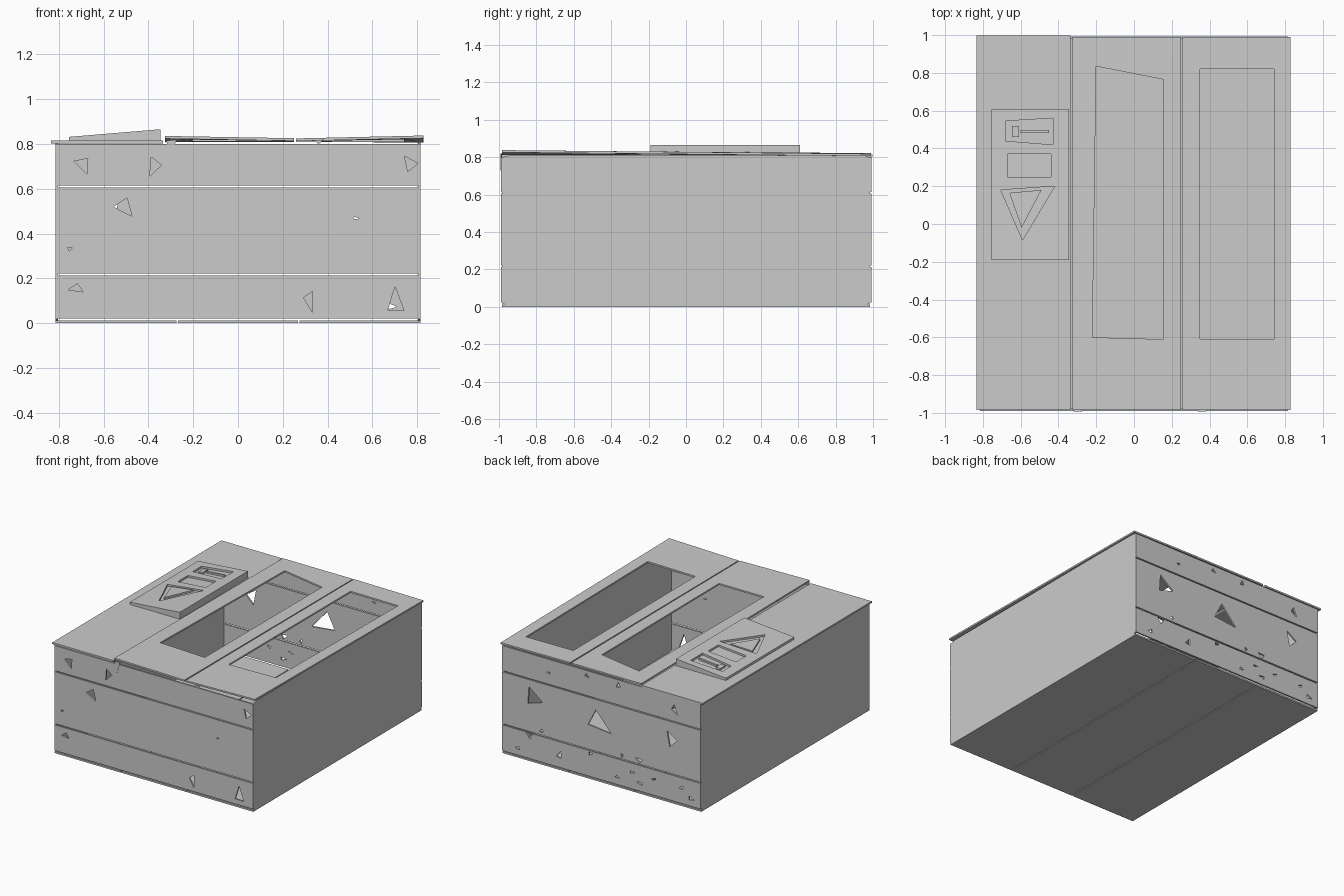
import bpy, bmesh, math, random
from mathutils import Vector

if "Cube" in bpy.data.objects:
    bpy.data.objects.remove(bpy.data.objects["Cube"])

random.seed(4)
T = 0.012  # board thickness


def make(name, bm):
    bmesh.ops.recalc_face_normals(bm, faces=bm.faces)
    me = bpy.data.meshes.new(name)
    bm.to_mesh(me)
    bm.free()
    ob = bpy.data.objects.new(name, me)
    bpy.context.collection.objects.link(ob)
    return ob


def prism(bm, pts, vec):
    """Flat polygon extruded along vec."""
    vec = Vector(vec)
    a = [bm.verts.new(p) for p in pts]
    b = [bm.verts.new(Vector(p) + vec) for p in pts]
    n = len(pts)
    bm.faces.new(a)
    bm.faces.new(b[::-1])
    for i in range(n):
        bm.faces.new((a[i], a[(i + 1) % n], b[(i + 1) % n], b[i]))


def board(name, pts, vec):
    bm = bmesh.new()
    prism(bm, pts, vec)
    return make(name, bm)


def cut(ob, cutter):
    m = ob.modifiers.new("cut", 'BOOLEAN')
    m.operation, m.solver, m.object = 'DIFFERENCE', 'EXACT', cutter
    cutter.hide_render = True
    cutter.hide_set(True)


def shard(x, z, s, stretch=1.0):
    """Irregular triangular splinter outline in x/z."""
    a0 = random.uniform(0, 6.28)
    out = []
    for k in range(3):
        a = a0 + k * 2.09 + random.uniform(-0.6, 0.6)
        r = s * random.uniform(0.6, 1.2)
        out.append((x + r * math.cos(a) * stretch, z + r * math.sin(a)))
    return out


def end_wall(side, y, holes, chips):
    """Three horizontal boards with splintered holes."""
    # cutter made of disjoint shards
    bm, used = bmesh.new(), []
    spots = [(x, z, s) for x, z, s in holes]
    for _ in range(chips):
        spots.append((random.uniform(-0.74, 0.74),
                      random.choice((0.08, 0.14, 0.19, 0.25, 0.63, 0.7, 0.76)),
                      random.uniform(0.012, 0.035)))
    for x, z, s in spots:
        st = 1.5 if s < 0.04 else 1.0
        if any(math.hypot(x - a, z - b) < 2 * (s + c) for a, b, c in used):
            continue
        used.append((x, z, s))
        prism(bm, [(p, y - 0.03, q) for p, q in shard(x, z, s, st)], (0, 0.075, 0))
    cutter = make(side + "_splinter_cutter", bm)
    for part, z0, z1 in (("lower", 0.022, 0.212), ("middle", 0.222, 0.606), ("upper", 0.615, 0.80)):
        ob = board(f"{side}_{part}_board",
                   [(-0.815, y, z0), (0.815, y, z0), (0.815, y, z1), (-0.815, y, z1)], (0, T, 0))
        cut(ob, cutter)


# Front and back walls
end_wall("front", -0.99, [(-0.52, 0.52, 0.055), (-0.7, 0.7, 0.06), (0.72, 0.1, 0.06),
                          (-0.37, 0.7, 0.045), (0.33, 0.1, 0.045), (0.77, 0.72, 0.04),
                          (-0.73, 0.16, 0.03), (0.53, 0.47, 0.012), (-0.75, 0.33, 0.012)], 0)
end_wall("back", 0.98, [(0.0, 0.44, 0.1), (0.57, 0.5, 0.08), (-0.58, 0.46, 0.07),
                        (0.6, 0.7, 0.045), (-0.6, 0.7, 0.04), (0.35, 0.12, 0.05)], 32)

# Side walls with nicked corners
for nm, x in (("left_side_wall", -0.815), ("right_side_wall", 0.815 - T)):
    board(nm, [(x, -0.94, 0), (x, 0.94, 0), (x, 0.985, 0.02), (x, 0.985, 0.80), (x, 0.94, 0.81),
               (x, -0.94, 0.81), (x, -0.985, 0.80), (x, -0.985, 0.02)], (T, 0, 0))

# Floor boards
for i, (a, b) in enumerate(((-0.815, -0.275), (-0.268, 0.268), (0.275, 0.815))):
    board(f"floor_board_{i + 1}", [(a, -0.985, 0), (b, -0.985, 0), (b, 0.985, 0), (a, 0.985, 0)], (0, 0, T))

# Plain lid board
board("lid_board_left", [(-0.835, -0.985, 0.803), (-0.335, -0.985, 0.803),
                         (-0.335, 0.998, 0.803), (-0.835, 0.998, 0.803)], (0, 0, T))


def window_lid(name, outer, heights, inner):
    """Slightly warped lid board with an open window."""
    x0, x1, y0, y1 = outer

    def top(x, y):
        u, v = (x - x0) / (x1 - x0), (y - y0) / (y1 - y0)
        a, b, c, d = heights
        return (a * (1 - u) + b * u) * (1 - v) + (c * (1 - u) + d * u) * v

    ring = [(x0, y0), (x1, y0), (x1, y1), (x0, y1)]
    bm = bmesh.new()
    up, lo = [], []
    for x, y in ring + inner:
        z = top(x, y)
        up.append(bm.verts.new((x, y, z)))
        lo.append(bm.verts.new((x, y, z - T)))
    for i in range(4):
        j = (i + 1) % 4
        bm.faces.new((up[i], up[j], up[j + 4], up[i + 4]))
        bm.faces.new((lo[j], lo[i], lo[i + 4], lo[j + 4]))
        bm.faces.new((up[j], up[i], lo[i], lo[j]))
        bm.faces.new((up[i + 4], up[j + 4], lo[j + 4], lo[i + 4]))
    return make(name, bm)


window_lid("lid_board_middle", (-0.325, 0.25, -0.985, 0.99), (0.836, 0.826, 0.822, 0.822),
           [(-0.22, -0.6), (0.155, -0.61), (0.155, 0.765), (-0.2, 0.835)])
window_lid("lid_board_right", (0.258, 0.828, -0.985, 0.99), (0.825, 0.838, 0.823, 0.818),
           [(0.35, -0.61), (0.74, -0.61), (0.74, 0.82), (0.35, 0.82)])

# Warning plate: a tilted slab with stamped recesses
plate = bmesh.new()
prism(plate, [(-0.755, -0.19, 0.812), (-0.345, -0.19, 0.812), (-0.345, -0.19, 0.866), (-0.755, -0.19, 0.832)],
      (0, 0.8, 0))
plate = make("warning_plate", plate)
stamps = bmesh.new()


def plate_top(x):
    return 0.832 + (x + 0.755) * 0.083


for shape in ([(-0.705, 0.18), (-0.59, -0.085), (-0.42, 0.2)],
              [(-0.67, 0.25), (-0.44, 0.25), (-0.44, 0.37), (-0.67, 0.37)],
              [(-0.68, 0.44), (-0.43, 0.42), (-0.43, 0.56), (-0.68, 0.545)]):
    prism(stamps, [(x, y, plate_top(x) - 0.014) for x, y in shape], (0, 0, 0.06))
stamps = make("stamp_cutter", stamps)
cut(plate, stamps)

# Raised details within the recesses
marks = bmesh.new()
for shape in ([(-0.66, 0.165), (-0.595, -0.02), (-0.49, 0.18)],
              [(-0.645, 0.46), (-0.61, 0.46), (-0.61, 0.52), (-0.645, 0.52)],
              [(-0.60, 0.483), (-0.45, 0.483), (-0.45, 0.497), (-0.60, 0.497)]):
    prism(marks, [(x, y, plate_top(x) - 0.014) for x, y in shape], (0, 0, 0.012))
make("plate_relief", marks)

# Loose splinters hanging at the front lid joint
for nm, x in (("joint_splinter_left", -0.30), ("joint_splinter_right", 0.36)):
    d = 0.09 if x < 0 else 0.02
    board(nm, [(x - 0.02, -0.992, 0.815), (x + 0.025, -0.992, 0.82), (x, -0.992, 0.82 - d)], (0, 0.008, 0))
